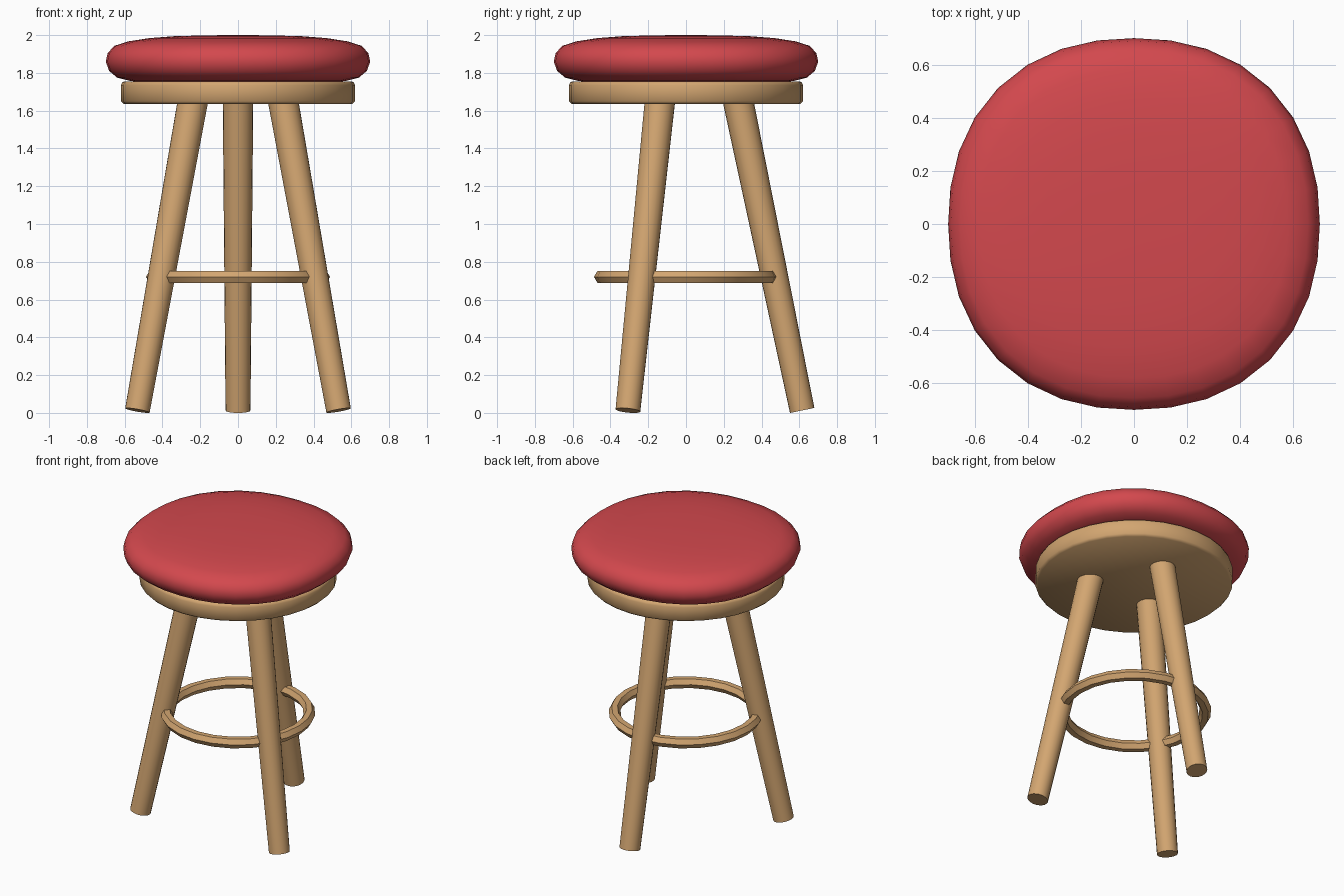
import bpy, bmesh, math
from mathutils import Vector

if "Cube" in bpy.data.objects:
    bpy.data.objects.remove(bpy.data.objects["Cube"])


def material(name, rgb):
    m = bpy.data.materials.new(name)
    m.diffuse_color = (*rgb, 1)
    m.use_nodes = True
    m.node_tree.nodes["Principled BSDF"].inputs["Base Color"].default_value = m.diffuse_color
    return m


RED = material("red cushion", (0.65, 0.065, 0.075))
WOOD = material("warm wood", (0.65, 0.38, 0.165))


def finish(ob, name, mat, angle=40):
    ob.name = name
    ob.data.materials.append(mat)
    bpy.ops.object.select_all(action='DESELECT')
    ob.select_set(True)
    bpy.context.view_layer.objects.active = ob
    bpy.ops.object.shade_smooth_by_angle(angle=math.radians(angle))


def lathe(name, profile, mat, sides=32, power=2.0, angle=40):
    """Spin (radius, z) rows about z; power above 2 gives a slightly squared outline."""
    bm = bmesh.new()
    rings = []
    for r, z in profile:
        ring = []
        for i in range(sides):
            a = 2 * math.pi * i / sides
            c, s = math.cos(a), math.sin(a)
            k = r / (abs(c) ** power + abs(s) ** power) ** (1 / power)
            ring.append(bm.verts.new((k * c, k * s, z)))
        rings.append(ring)
    for lo, hi in zip(rings, rings[1:]):
        for i in range(sides):
            j = (i + 1) % sides
            bm.faces.new((lo[i], lo[j], hi[j], hi[i]))
    bm.faces.new(rings[0][::-1])
    bm.faces.new(rings[-1])
    me = bpy.data.meshes.new(name)
    bm.to_mesh(me)
    bm.free()
    ob = bpy.data.objects.new(name, me)
    bpy.context.collection.objects.link(ob)
    finish(ob, name, mat, angle)
    return ob


# Padded cushion, a soft squarish round
cushion = [(0.20, 1.745), (0.45, 1.747), (0.57, 1.757), (0.64, 1.775),
           (0.682, 1.81), (0.70, 1.86), (0.69, 1.905), (0.655, 1.943),
           (0.58, 1.967), (0.47, 1.984), (0.34, 1.994), (0.20, 1.998), (0.06, 2.0)]
lathe("cushion", cushion, RED, power=2.22, angle=60)

# Wooden seat base with eased edges
base = [(0.605, 1.635), (0.62, 1.65), (0.62, 1.735), (0.613, 1.75), (0.60, 1.755)]
lathe("seat_base", base, WOOD, angle=50)

# Three splayed, tapered legs
for name, deg in (("back_leg", 90), ("front_left_leg", 210), ("front_right_leg", 330)):
    d = Vector((math.cos(math.radians(deg)), math.sin(math.radians(deg)), 0))
    foot = d * 0.615 + Vector((0, 0, 0.013))
    top = d * 0.268 + Vector((0, 0, 1.69))
    axis = top - foot
    bpy.ops.mesh.primitive_cone_add(vertices=20, radius1=0.066, radius2=0.081,
                                    depth=axis.length, location=(foot + top) / 2,
                                    rotation=axis.to_track_quat('Z', 'Y').to_euler())
    finish(bpy.context.object, name, WOOD)

# Foot ring with a six-sided section
bpy.ops.mesh.primitive_torus_add(major_segments=24, minor_segments=6,
                                 major_radius=0.45, minor_radius=0.037,
                                 location=(0, 0, 0.72))
finish(bpy.context.object, "foot_ring", WOOD, 30)
